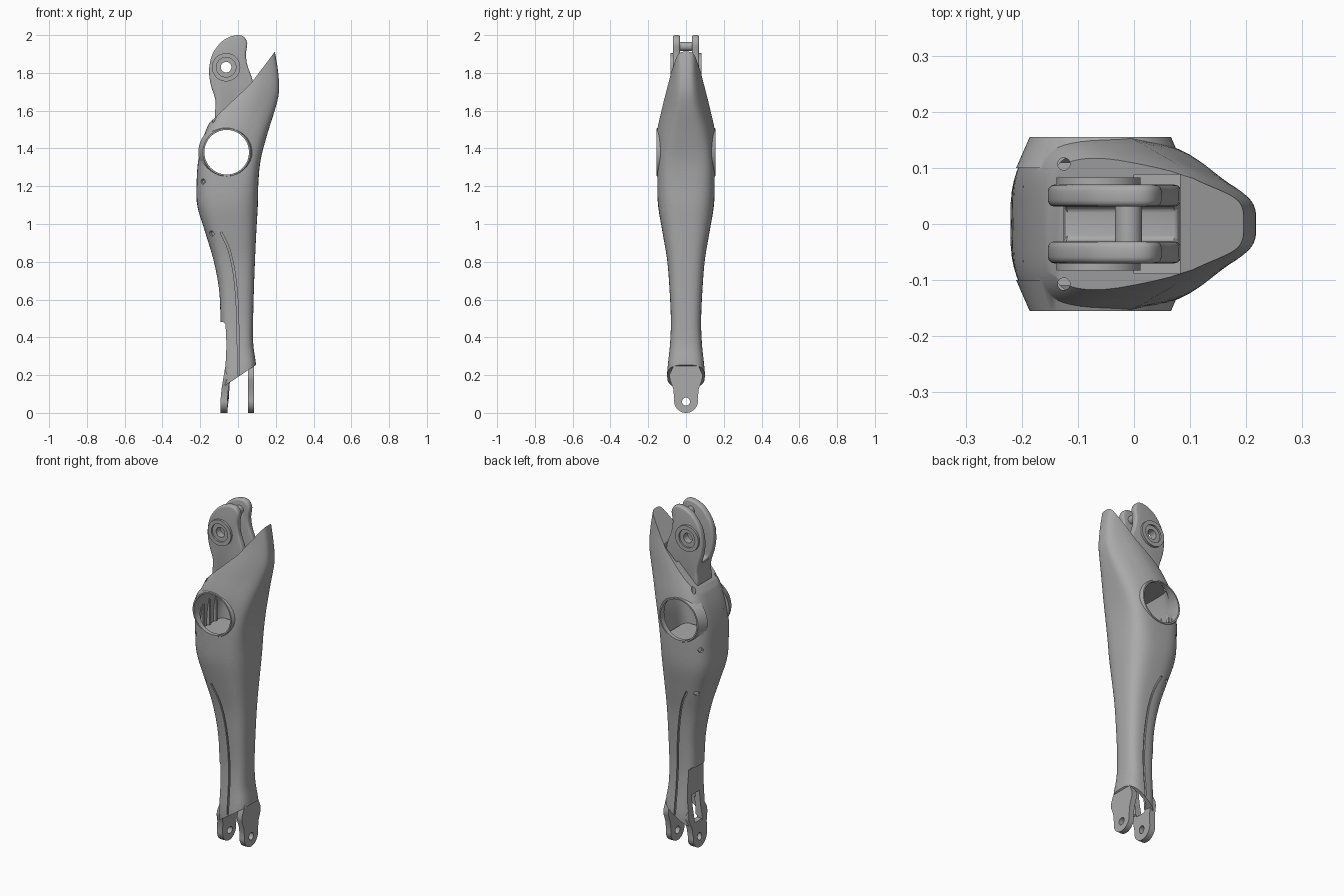
import bpy, bmesh, math
from mathutils import Vector, Matrix

if "Cube" in bpy.data.objects:
    bpy.data.objects.remove(bpy.data.objects["Cube"])

grey = bpy.data.materials.new("mid_grey")
grey.diffuse_color = (0.4, 0.4, 0.4, 1)
grey.use_nodes = True
grey.node_tree.nodes["Principled BSDF"].inputs["Base Color"].default_value = grey.diffuse_color


def finish(name, bm):
    bmesh.ops.recalc_face_normals(bm, faces=bm.faces[:])
    me = bpy.data.meshes.new(name)
    bm.to_mesh(me)
    bm.free()
    me.materials.append(grey)
    ob = bpy.data.objects.new(name, me)
    bpy.context.collection.objects.link(ob)
    return ob


def rings(name, loops):
    """Skin a list of equal closed loops and cap both ends."""
    bm = bmesh.new()
    vs = [[bm.verts.new(p) for p in lp] for lp in loops]
    n = len(vs[0])
    for a, b in zip(vs, vs[1:]):
        for i in range(n):
            j = (i + 1) % n
            bm.faces.new((a[i], a[j], b[j], b[i]))
    bm.faces.new(vs[0])
    bm.faces.new(vs[-1])
    return finish(name, bm)


def prism_y(name, pts, y0, y1):
    return rings(name, [[(x, y, z) for x, z in pts] for y in (y0, y1)])


def box(name, x0, x1, y0, y1, z0, z1):
    return prism_y(name, [(x0, z0), (x1, z0), (x1, z1), (x0, z1)], y0, y1)


def cyl(name, p, q, r1, r2=None, seg=48):
    p, q = Vector(p), Vector(q)
    d = q - p
    bm = bmesh.new()
    m = Matrix.Translation((p + q) / 2) @ d.to_track_quat('Z', 'Y').to_matrix().to_4x4()
    bmesh.ops.create_cone(bm, cap_ends=True, segments=seg, radius1=r1,
                          radius2=r1 if r2 is None else r2, depth=d.length, matrix=m)
    return finish(name, bm)


def apply(ob, mod):
    bpy.ops.object.select_all(action='DESELECT')
    bpy.context.view_layer.objects.active = ob
    ob.select_set(True)
    bpy.ops.object.modifier_apply(modifier=mod.name)


def boolean(ob, tools, op='DIFFERENCE'):
    for t in tools:
        m = ob.modifiers.new("bool", 'BOOLEAN')
        m.operation, m.solver, m.object = op, 'EXACT', t
        apply(ob, m)
        bpy.data.objects.remove(t, do_unlink=True)


def spline(pts, k=5, closed=False):
    """Catmull-Rom through 2D points."""
    n, out = len(pts), []
    for i in range(n if closed else n - 1):
        g = [Vector(pts[j % n] if closed else pts[min(max(j, 0), n - 1)])
             for j in range(i - 1, i + 3)]
        for s in range(k):
            t = s / k
            out.append(0.5 * (2 * g[1] + (g[2] - g[0]) * t
                       + (2 * g[0] - 5 * g[1] + 4 * g[2] - g[3]) * t * t
                       + (3 * g[1] - g[0] - 3 * g[2] + g[3]) * t ** 3))
    return out if closed else out + [Vector(pts[-1])]


# Body cross-sections: z, rear x, front x, half depth, squareness, front taper
ST = [(.05, -.085, .088, .09, 3, 0), (.2, -.085, .092, .1, 3, 0), (.255, -.085, .095, .096, 3, 0),
      (.36, -.088, .081, .085, 3, 0), (.48, -.092, .08, .08, 3, 0), (.65, -.1, .084, .087, 3, 0),
      (.81, -.13, .09, .1, 3, 0), (.96, -.175, .097, .125, 3, 0), (1.1, -.216, .105, .148, 3, 0),
      (1.22, -.219, .108, .152, 3.4, 0), (1.34, -.21, .12, .152, 4, .05),
      (1.475, -.178, .155, .155, 4, .25), (1.62, -.11, .2, .125, 4, .42),
      (1.7, -.06, .217, .105, 4, .45), (1.8, 0, .213, .08, 4, .38), (1.92, .06, .194, .06, 4, .25)]


def station(z):
    i = max(j for j in range(len(ST) - 1) if ST[j][0] <= z or j == 0)
    a, b = ST[i], ST[i + 1]
    p, q = ST[max(i - 1, 0)], ST[min(i + 2, len(ST) - 1)]
    h = b[0] - a[0]
    t = (z - a[0]) / h
    res = []
    for c in range(1, 6):
        ma = (b[c] - p[c]) / (b[0] - p[0]) * h
        mb = (q[c] - a[c]) / (q[0] - a[0]) * h
        res.append((2*t**3 - 3*t*t + 1) * a[c] + (t**3 - 2*t*t + t) * ma
                   + (3*t*t - 2*t**3) * b[c] + (t**3 - t*t) * mb)
    return res


def section(z, w=0.0, seg=56):
    x0, x1, hy, n, tp = station(z)
    x0, x1, hy = x0 + w, x1 - w, hy - w
    if w and z < .55:
        x0 += .025 * min(1, (.55 - z) / .05)
    cx, a, lp = (x0 + x1) / 2, (x1 - x0) / 2, []
    for i in range(seg):
        c, s = math.cos(math.tau * i / seg), math.sin(math.tau * i / seg)
        u = math.copysign(abs(c) ** (2 / n), c)
        v = math.copysign(abs(s) ** (2 / n), s)
        lp.append((cx + a * u, hy * v * (1 - tp * max(u, 0)), z))
    return lp


def surf_y(x, z):
    x0, x1, hy, n, tp = station(z)
    u = min(.98, abs((x - (x0 + x1) / 2) / ((x1 - x0) / 2)))
    return hy * (1 - u ** n) ** (1 / n)


HX, HZ = -.06, 1.38
# Leg shell: lofted skin, side bosses, hollow inside
shell = rings("leg_shell", [section(.05 + 1.87 * i / 70) for i in range(71)])
boolean(shell, [cyl("boss", (HX, s * .1, HZ), (HX, s * .155, HZ), .15, .126, 64) for s in (-1, 1)], 'UNION')
boolean(shell, [rings("hollow", [section(.051 + 1.449 * i / 50, .02) for i in range(51)])])

# Sloped top, sloped bottom, rear recess, bearing hole, neck pocket, rear window
cutters = [
    prism_y("top_cut", [(.25, 1.987), (.19, 1.905), (.065, 1.74), (-.11, 1.575), (-.3, 1.39),
                        (-.3, 2.2), (.25, 2.2)], -.4, .4),
    prism_y("bottom_cut", [(-.3, -.01), (-.085, .133), (.3, .392), (.3, -.2), (-.3, -.2)], -.4, .4),
    prism_y("rear_cut", [(-.3, .48), (-.078, .48), (-.066, .468), (-.061, .36), (-.066, .25),
                         (-.085, .14), (-.3, .1)], -.4, .4),
    cyl("bearing_cut", (HX, -.4, HZ), (HX, .4, HZ), .118, seg=64),
    box("pocket_cut", 0, .082, -.088, .088, 1.665, 2),
    box("window_cut", -.2, -.02, -.035, .035, .12, .31)]

# Side seams and small screw holes on both sides
path = spline([(-.09, .955), (-.05, .87), (-.022, .75), (-.006, .6), (0, .42), (.003, .2)], 6)
for s in (-1, 1):
    loops = []
    for i, p in enumerate(path):
        d = (path[min(i + 1, len(path) - 1)] - path[max(i - 1, 0)]).normalized()
        o = Vector((-d.y, d.x)) * .005
        y = surf_y(p.x, p.y)
        loops.append([((p + k * o).x, s * (y + e), (p + k * o).y)
                      for k, e in ((-1, -.01), (1, -.01), (1, .04), (-1, .04))])
    cutters.append(rings("seam_cut", loops))
    for x, z in ((-.185, 1.225), (-.14, .95)):
        y = surf_y(x, z)
        cutters.append(cyl("screw_cut", (x + .012, s * (y - .012), z),
                           (x - .03, s * (y + .03), z), .014, seg=20))
    cutters.append(cyl("shoulder_cut", (-.125, s * .107, 1.49), (-.125, s * .107, 1.7), .011, seg=20))
boolean(shell, cutters)

# Inner bulkhead and ribs seen through the bearing hole
parts = [shell, box("inner_bulkhead", -.19, .08, -.11, .11, 1.215, 1.23)]
for i in range(3):
    y = (i - 1) * .06
    parts.append(box("inner_rib", -.198, -.18, y - .008, y + .008, 1.22, 1.4))

# Neck with two ears
neck = prism_y("neck_ears", spline([(0, 2), (-.045, 1.99), (-.09, 1.962), (-.135, 1.9), (-.153, 1.82),
               (-.145, 1.74), (-.118, 1.65), (-.11, 1.54), (.06, 1.54), (.08, 1.66), (.08, 1.75),
               (.05, 1.84), (.042, 1.9), (.049, 1.955), (.032, 1.99)], 4, True), -.07, .07)
boolean(neck, [box("slot_cut", -.3, .3, -.031, .031, 1.69, 2.2)])
bev = neck.modifiers.new("round", 'BEVEL')
bev.width, bev.segments, bev.use_clamp_overlap = .011, 3, False
bev.limit_method, bev.angle_limit = 'ANGLE', math.radians(50)
apply(neck, bev)
PX, PZ = -.063, 1.83
boolean(neck, [cyl("pivot_cut", (PX, -.2, PZ), (PX, .2, PZ), .028)])
parts.append(neck)

# Recessed pivot collars and the cross pin
for s in (-1, 1):
    collar = cyl("pivot_collar", (PX, s * .062, PZ), (PX, s * .083, PZ), .075, seg=56)
    boolean(collar, [cyl("recess", (PX, s * .073, PZ), (PX, s * .1, PZ), .052),
                     cyl("bore", (PX, s * .03, PZ), (PX, s * .1, PZ), .028)])
    parts.append(collar)
parts.append(cyl("cross_pin", (-.01, -.045, 1.94), (-.01, .045, 1.94), .024, seg=32))

# Bottom fork prongs
half = [(.063 * math.sin(a), .063 - .063 * math.cos(a)) for a in
        [math.radians(100) * i / 10 for i in range(1, 11)]]
half += [(.068, .13), (.085, .175), (.088, .2), (.06, .265)]
outline = [(0, 0)] + half + [(-y, z) for y, z in reversed(half)]
for name, xa, xb, lean in (("rear_prong", -.092, -.056, .17), ("front_prong", .054, .086, 0)):
    prong = rings(name, [[(x + lean * max(0, z - .1), y, z) for y, z in outline] for x in (xa, xb)])
    tools = [cyl("eye_cut", (-.2, 0, .06), (.2, 0, .06), .021, seg=32)]
    if lean:
        tools.append(box("window_cut", -.2, 0, -.035, .035, .15, .4))
    boolean(prong, tools)
    parts.append(prong)

# Smooth shading with crisp edges
bpy.ops.object.select_all(action='DESELECT')
for ob in parts:
    ob.select_set(True)
bpy.context.view_layer.objects.active = shell
bpy.ops.object.shade_smooth_by_angle(angle=math.radians(32))
